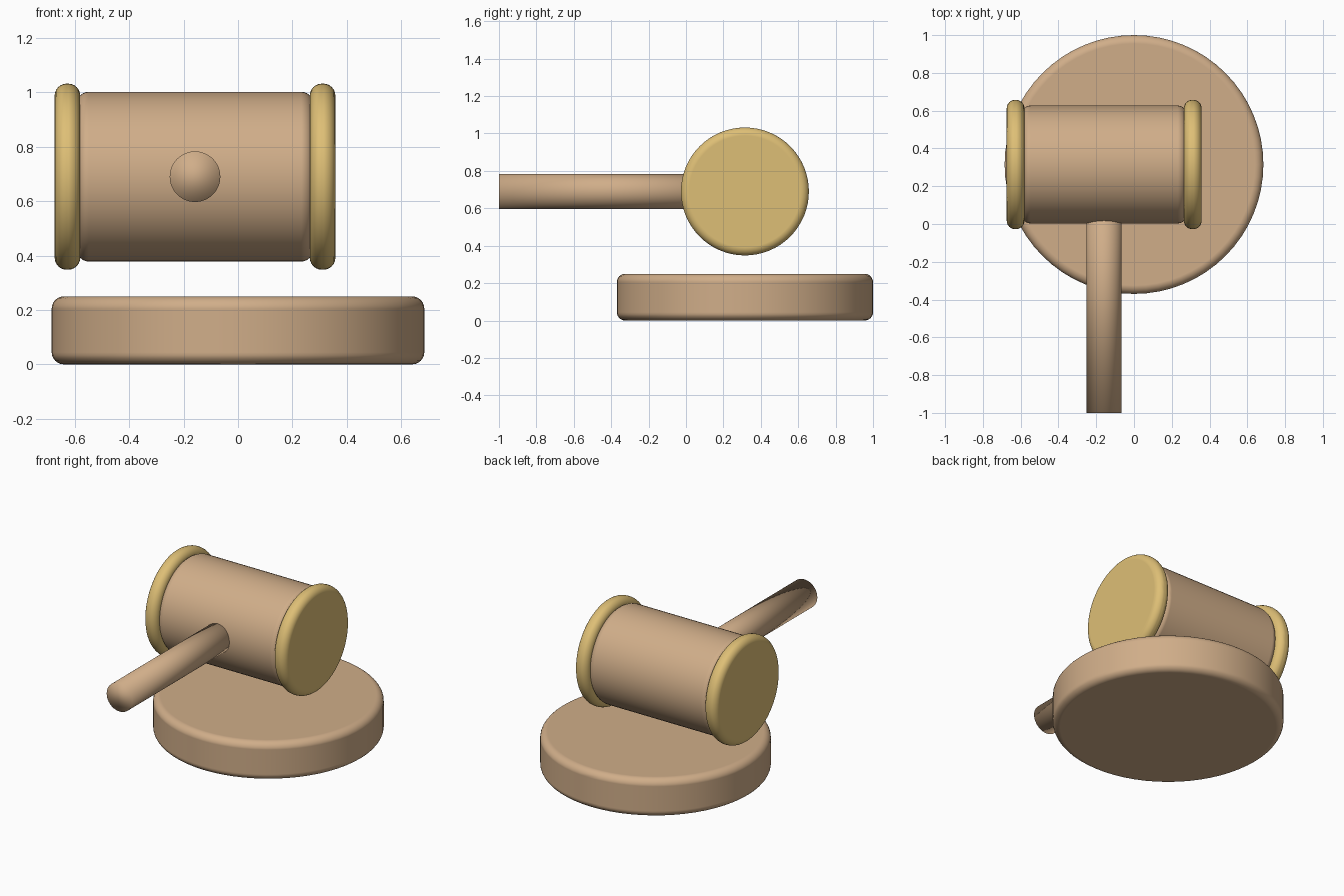
import bpy
from math import radians

if "Cube" in bpy.data.objects:
    bpy.data.objects.remove(bpy.data.objects["Cube"], do_unlink=True)


def make_material(name, color):
    mat = bpy.data.materials.new(name)
    mat.use_nodes = True
    mat.diffuse_color = color
    mat.node_tree.nodes["Principled BSDF"].inputs["Base Color"].default_value = color
    return mat


wood = make_material("wood", (0.63, 0.42, 0.25, 1))
brass = make_material("brass", (0.73, 0.52, 0.18, 1))

TURN = {"X": (0, radians(90), 0), "Y": (radians(90), 0, 0), "Z": (0, 0, 0)}


def rounded_cylinder(name, center, axis, radius, length, bevel, mat):
    """Smooth cylinder along an axis, with rounded rims when bevel > 0."""
    bpy.ops.mesh.primitive_cylinder_add(vertices=64, radius=radius, depth=length,
                                        location=center, rotation=TURN[axis])
    obj = bpy.context.object
    obj.name = name
    obj.data.materials.append(mat)
    if bevel:
        mod = obj.modifiers.new("rounded_rims", "BEVEL")
        mod.width = bevel
        mod.segments = 6
        mod.limit_method = "ANGLE"
        mod.harden_normals = True
    bpy.ops.object.shade_smooth()
    return obj


HEAD_X, HEAD_Y, HEAD_Z = -0.158, 0.315, 0.69

# Round sounding block
rounded_cylinder("sounding_block", (0, HEAD_Y, 0.125), "Z", 0.685, 0.25, 0.045, wood)

# Mallet head with a brass cap on each end
rounded_cylinder("mallet_head", (HEAD_X, HEAD_Y, HEAD_Z), "X", 0.312, 0.87, 0.045, wood)
for side, name in ((-1, "right_cap"), (1, "left_cap")):
    rounded_cylinder(name, (HEAD_X + side * 0.469, HEAD_Y, HEAD_Z), "X",
                     0.342, 0.094, 0.044, brass)

# Handle, running from the middle of the head to the front
rounded_cylinder("handle", (HEAD_X, (HEAD_Y - 1) / 2, HEAD_Z), "Y",
                 0.093, HEAD_Y + 1, 0, wood)
